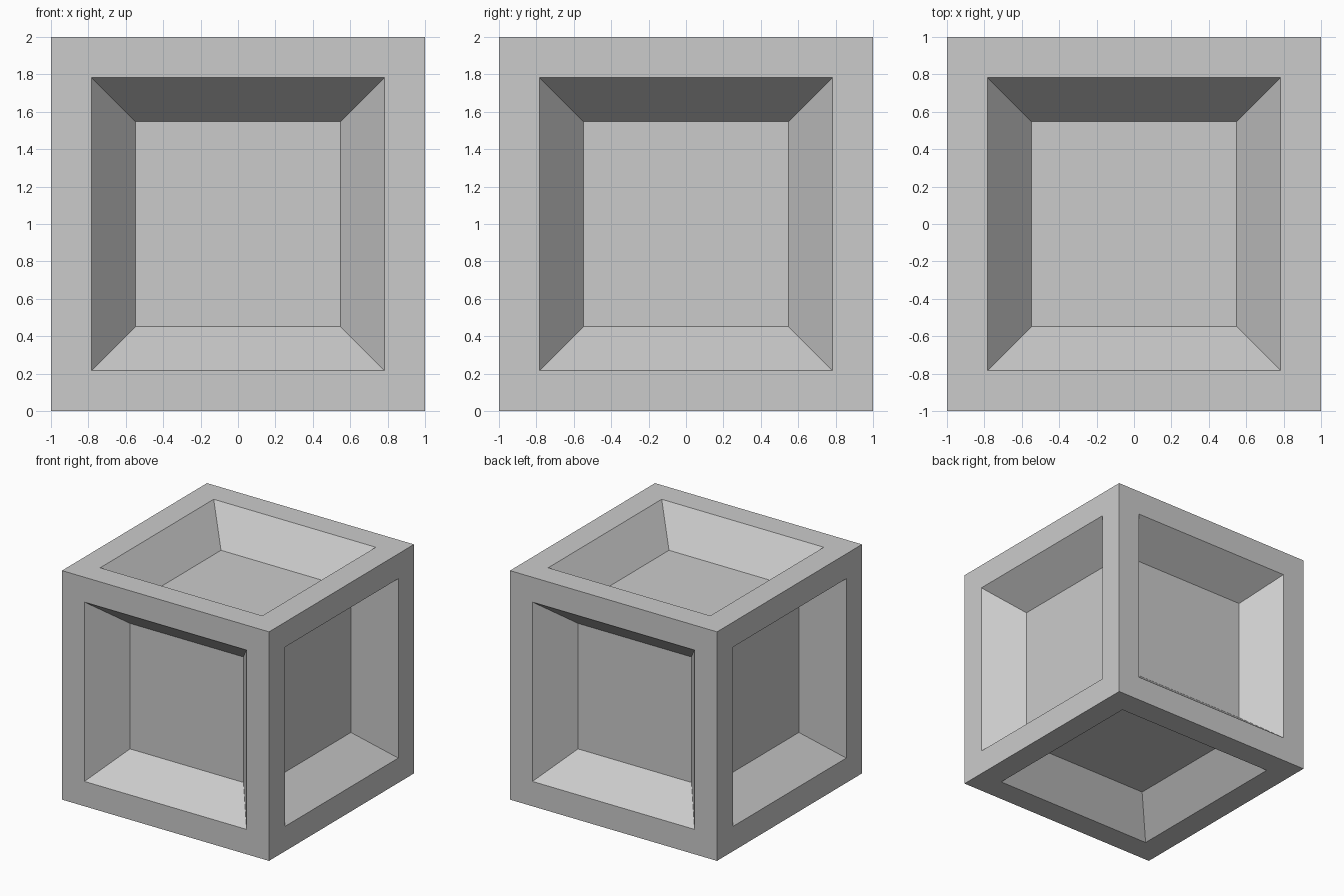
import bpy, bmesh
from mathutils import Matrix

if "Cube" in bpy.data.objects:
    bpy.data.objects.remove(bpy.data.objects["Cube"])

RIM = 0.217      # flat frame width on each face
SLOPE = 0.235    # inward run of the sloped recess walls
DEPTH = 0.293    # recess depth

# Cube standing on the ground
bm = bmesh.new()
bmesh.ops.create_cube(bm, size=2, matrix=Matrix.Translation((0, 0, 1)))

# Frame on every face, then a tapered recess inside each frame
panels = bm.faces[:]
bmesh.ops.inset_individual(bm, faces=panels, thickness=RIM, use_even_offset=True)
bmesh.ops.inset_individual(bm, faces=panels, thickness=SLOPE, use_even_offset=True)
for f in panels:
    bmesh.ops.translate(bm, verts=f.verts[:], vec=f.normal * -DEPTH)
bm.normal_update()

mesh = bpy.data.meshes.new("recessed_crate")
bm.to_mesh(mesh)
bm.free()
crate = bpy.data.objects.new("recessed_crate", mesh)
bpy.context.collection.objects.link(crate)
